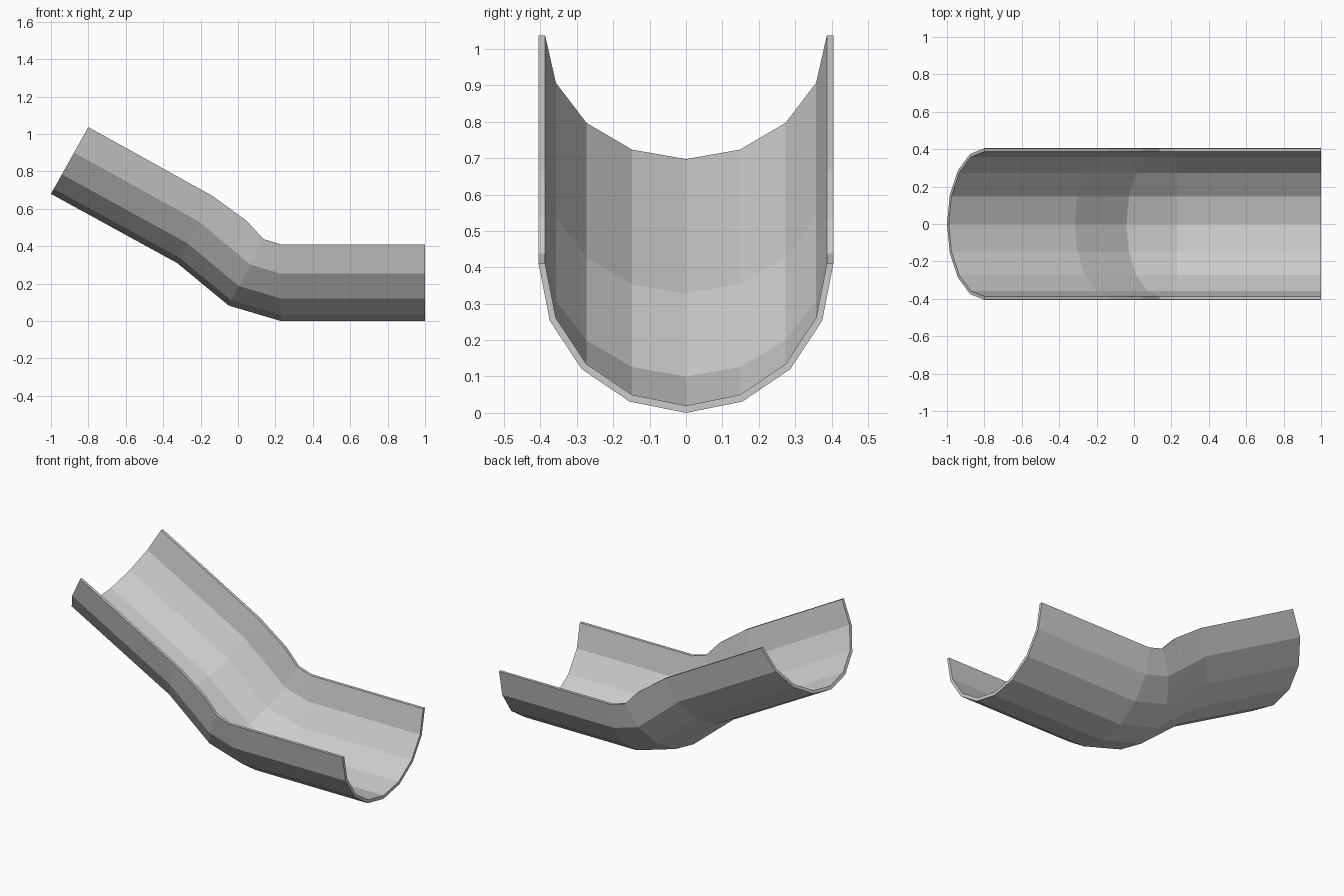
import bpy, bmesh
from math import sin, cos, pi
from mathutils import Vector

if "Cube" in bpy.data.objects:
    bpy.data.objects.remove(bpy.data.objects["Cube"])

N = 8              # sides of the half-round trough
R, R_IN = 0.405, 0.387
H = 0.41           # trough depth

# Stations along the slide: (bottom x, z), (rim x, z)
stations = [
    ((1.0, 0.0), (1.0, 0.41)),
    ((0.23, 0.0), (0.23, 0.41)),
    ((-0.05, 0.083), (0.137, 0.438)),
    ((-0.325, 0.31), (-0.135, 0.668)),
    ((-1.0, 0.68), (-0.80, 1.037)),
]
KINK = 0.36        # extra rim corner inside the bend
KINK_RISE = Vector((0.006, 0, 0.016))


def profile(radius, base):
    """Half-round section as (side offset, height fraction)."""
    pts = []
    for i in range(N + 1):
        a = -pi / 2 + pi * i / N
        pts.append((radius * sin(a), (base + (H - base) * (1 - cos(a))) / H))
    return pts


section = profile(R, 0.0) + profile(R_IN, 0.02)[::-1]
M = len(section)


def ring(bottom, rim):
    b = Vector((bottom[0], 0, bottom[1]))
    t = Vector((rim[0], 0, rim[1]))
    return [b + (t - b) * h + Vector((0, y, 0)) for y, h in section]


rings = [ring(*s) for s in stations]

# Straight intermediate station whose rim corners are lifted
mid = [p.lerp(q, KINK) for p, q in zip(rings[2], rings[3])]
for i in (0, N, N + 1, M - 1):
    mid[i] += KINK_RISE
rings.insert(3, mid)

# Skin the shell and close both ends
bm = bmesh.new()
rows = [[bm.verts.new(p) for p in r] for r in rings]
for a, b in zip(rows, rows[1:]):
    for i in range(M):
        j = (i + 1) % M
        bm.faces.new((a[i], a[j], b[j], b[i]))
for row in (rows[0], rows[-1]):
    for i in range(N):
        bm.faces.new((row[i], row[i + 1], row[M - 2 - i], row[M - 1 - i]))
bmesh.ops.recalc_face_normals(bm, faces=bm.faces)

mesh = bpy.data.meshes.new("slide_trough")
bm.to_mesh(mesh)
bm.free()
bpy.context.collection.objects.link(bpy.data.objects.new("slide_trough", mesh))
